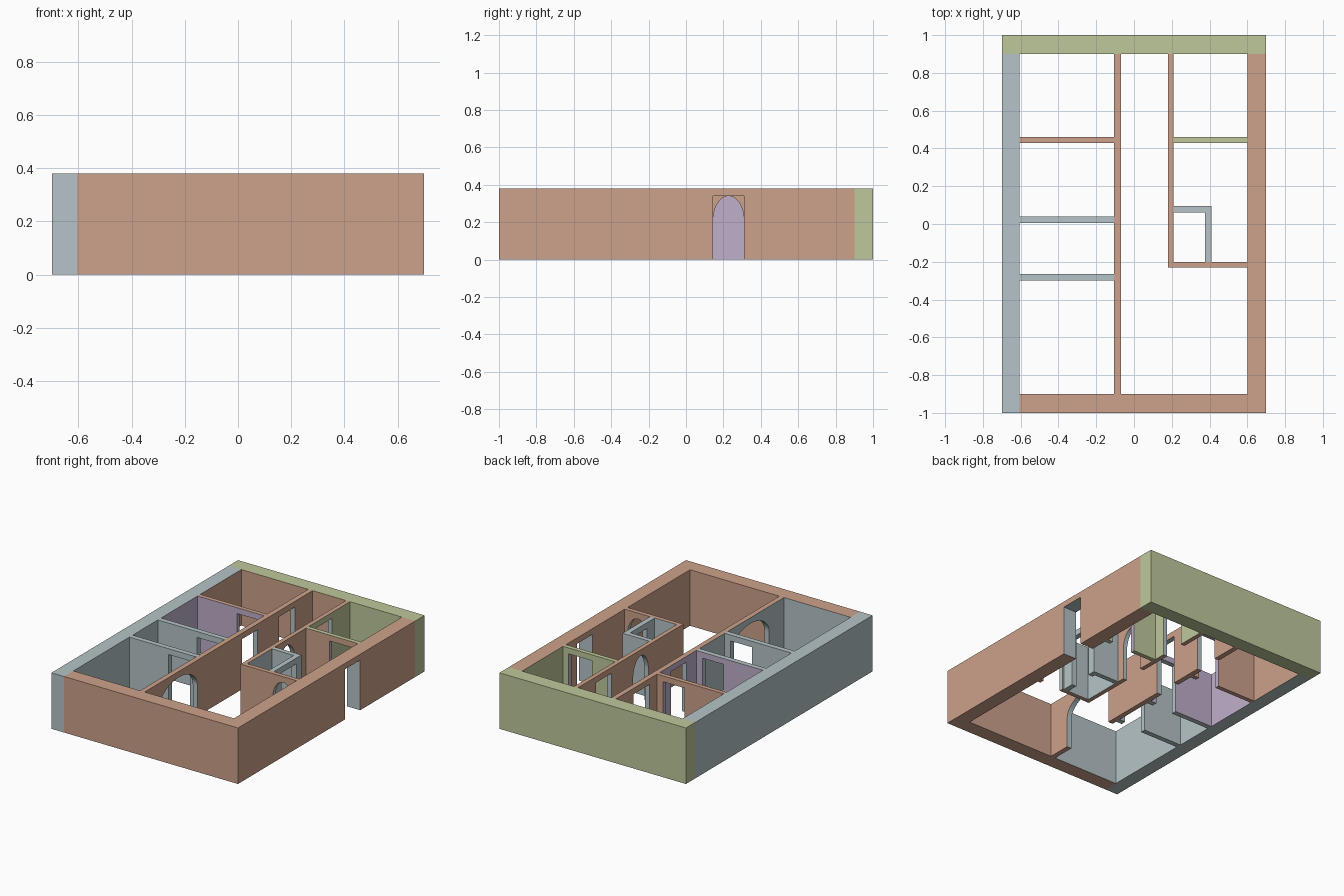
import bpy, bmesh, math
from mathutils import Vector

if "Cube" in bpy.data.objects:
    bpy.data.objects.remove(bpy.data.objects["Cube"])

H, DOOR_H, RISE = 0.38, 0.34, 0.13

# Paint colours (linear)
PALETTE = {"salmon": (0.61, 0.36, 0.26, 1), "blue_grey": (0.46, 0.55, 0.57, 1),
           "olive_green": (0.52, 0.58, 0.33, 1), "pale_purple": (0.52, 0.43, 0.60, 1)}
NAMES = list(PALETTE)
for n in NAMES:
    bpy.data.materials.new(n).diffuse_color = PALETTE[n]
S, B, G, P = range(4)

# Rooms: x0, x1, y0, y1, colour of the wall faces looking into it
ROOMS = [(-.605, -.105, .46, .9, S), (-.605, -.105, .035, .43, P),
         (-.605, -.105, -.265, .005, B), (-.605, -.105, -.9, -.3, B),
         (.21, .6, .46, .9, G), (.21, .375, -.2, .06, B),
         (-.07, .18, -.9, .9, S), (-.07, .6, -.9, -.23, S),
         (.21, .6, .11, .43, S)]


def room_colour(p):
    for x0, x1, y0, y1, c in ROOMS:
        if x0 < p.x < x1 and y0 < p.y < y1:
            return c
    return None


def wall(name, axis, a, b, t0, t1, base, doors=(), reveal=B):
    """Wall along an axis from a to b, thickness t0..t1; doors = (start, end, arched)."""
    prof = [(a, 0)]
    for d0, d1, arched in sorted(doors):
        prof.append((d0, 0))
        if arched:
            c, r = (d0 + d1) / 2, (d1 - d0) / 2
            for i in range(25):
                t = math.pi * (1 - i / 24)
                prof.append((c + r * math.cos(t), DOOR_H - RISE + RISE * math.sin(t)))
        else:
            prof += [(d0, DOOR_H), (d1, DOOR_H)]
        prof.append((d1, 0))
    prof += [(b, 0), (b, H), (a, H)]
    bm = bmesh.new()
    place = (lambda u, z: (u, t0, z)) if axis == 0 else (lambda u, z: (t0, u, z))
    face = bm.faces.new([bm.verts.new(place(u, z)) for u, z in prof])
    ext = bmesh.ops.extrude_face_region(bm, geom=[face])["geom"]
    shift = Vector((0, t1 - t0, 0) if axis == 0 else (t1 - t0, 0, 0))
    bmesh.ops.translate(bm, vec=shift, verts=[v for v in ext if isinstance(v, bmesh.types.BMVert)])
    # cut at room boundaries so each side takes its room's paint
    direction = Vector((1, 0, 0) if axis == 0 else (0, 1, 0))
    for c in sorted({e for r in ROOMS for e in r[2 * axis:2 * axis + 2]}):
        if a + .004 < c < b - .004 and not any(d0 - .004 < c < d1 + .004 for d0, d1, _ in doors):
            bmesh.ops.bisect_plane(bm, geom=bm.verts[:] + bm.edges[:] + bm.faces[:],
                                   plane_co=direction * c, plane_no=direction)
    bmesh.ops.recalc_face_normals(bm, faces=bm.faces[:])
    for f in bm.faces:
        m, n = f.calc_center_median(), f.normal
        f.material_index = base
        inside = a + .003 < m[axis] < b - .003
        if abs(n[1 - axis]) > .9:
            c = room_colour(m + n * .007)
            if c is not None:
                f.material_index = c
        elif inside and .002 < m.z < H - .002:
            f.material_index = reveal
    me = bpy.data.meshes.new(name)
    bm.to_mesh(me)
    bm.free()
    for n in NAMES:
        me.materials.append(bpy.data.materials[n])
    bpy.context.collection.objects.link(bpy.data.objects.new(name, me))


# Outer walls
wall("west_wall", 1, -1, .9, -.7, -.605, B)
wall("north_wall", 0, -.7, .7, .9, 1, G)
wall("south_wall", 0, -.605, .7, -1, -.9, S)
wall("east_wall", 1, -.9, .9, .6, .7, S, [(.145, .31, False)])
# Hall walls
wall("hall_west_wall", 1, -.9, .9, -.105, -.07, S,
     [(-.74, -.335, True), (.145, .31, False), (.54, .71, False)])
wall("hall_east_wall", 1, -.23, .9, .18, .21, S, [(.145, .31, True), (.54, .71, False)])
# Cross walls of the west rooms
west_door = [(-.31, -.15, False)]
wall("north_west_partition", 0, -.605, -.105, .43, .46, S, west_door, P)
wall("middle_west_partition", 0, -.605, -.105, .005, .04, B, west_door)
wall("south_west_partition", 0, -.605, -.105, -.3, -.265, B, west_door)
# Cross walls of the east rooms
wall("north_east_partition", 0, .21, .6, .43, .46, G, [(.385, .56, False)], P)
wall("south_east_partition", 0, .21, .6, -.23, -.2, S, [(.42, .58, True)])
# Small closet
wall("closet_north_wall", 0, .21, .41, .062, .095, B)
wall("closet_east_wall", 1, -.2, .062, .375, .41, B, [(-.12, .04, False)])

for m in bpy.data.materials:
    if m.users and not m.is_grease_pencil:
        m.use_nodes = True
        m.node_tree.nodes["Principled BSDF"].inputs["Base Color"].default_value = m.diffuse_color
